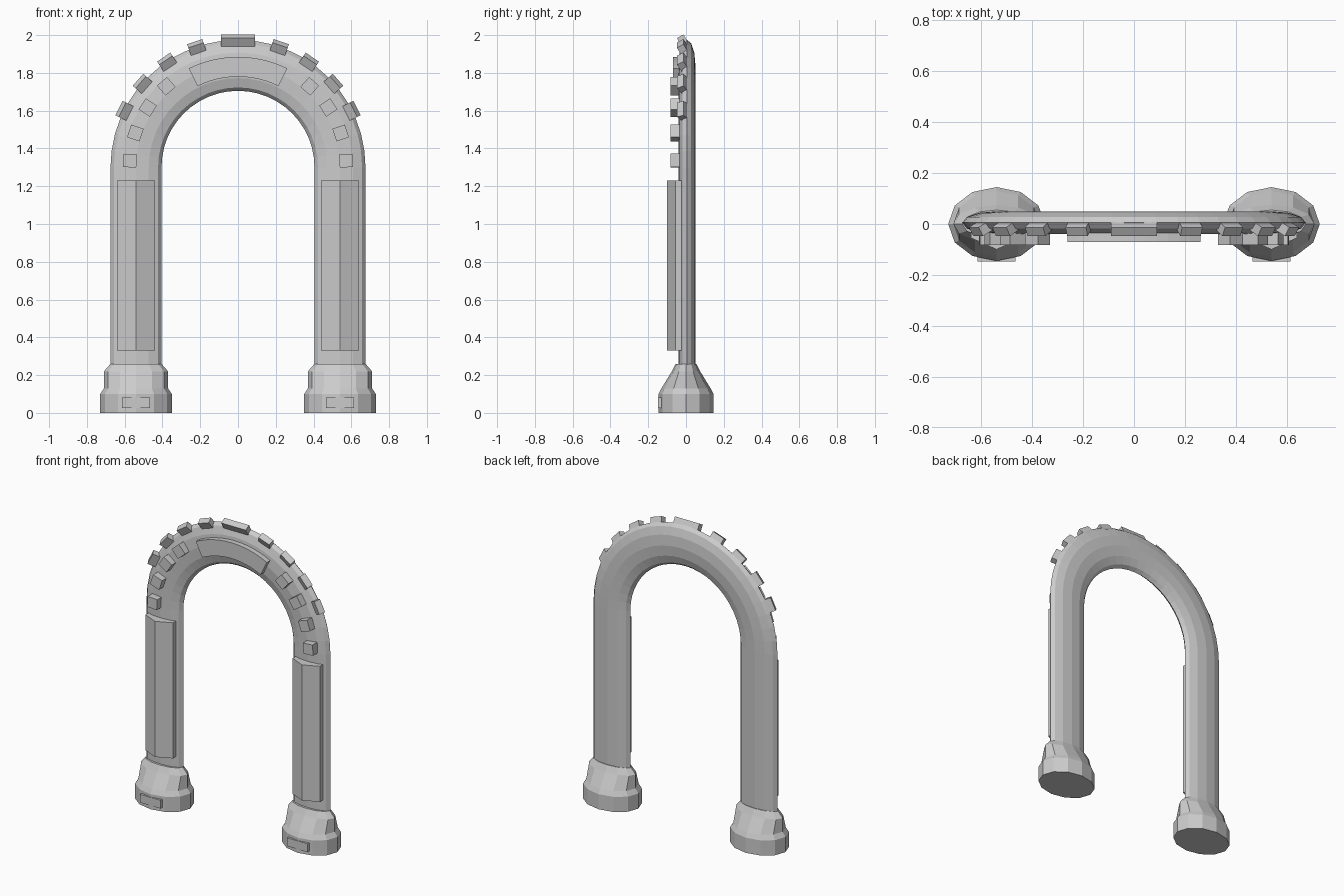
import bpy, bmesh
from math import sin, cos, pi, radians
from mathutils import Matrix, Vector

if "Cube" in bpy.data.objects:
    bpy.data.objects.remove(bpy.data.objects["Cube"])

LEG_X, ARC_Z, TUBE_Y = 0.54, 1.30, 0.005


def make(name, bm):
    bmesh.ops.recalc_face_normals(bm, faces=bm.faces)
    me = bpy.data.meshes.new(name)
    bm.to_mesh(me)
    bm.free()
    ob = bpy.data.objects.new(name, me)
    bpy.context.collection.objects.link(ob)
    return ob


def loft(name, rings):
    """Skin a list of closed rings and cap both ends."""
    bm = bmesh.new()
    vs = [[bm.verts.new(p) for p in r] for r in rings]
    n = len(rings[0])
    for a, b in zip(vs, vs[1:]):
        for i in range(n):
            bm.faces.new((a[i], a[(i + 1) % n], b[(i + 1) % n], b[i]))
    bm.faces.new(vs[0])
    bm.faces.new(vs[-1])
    return make(name, bm)


def box(name, size, matrix):
    bm = bmesh.new()
    bmesh.ops.create_cube(bm, size=1, matrix=matrix @ Matrix.Diagonal((*size, 1)))
    return make(name, bm)


def on_arc(angle, radius, y, tilt=0):
    """Frame on the arch: local z points outward, angle runs from the top."""
    return (Matrix.Translation((0, 0, ARC_Z)) @ Matrix.Rotation(angle, 4, 'Y')
            @ Matrix.Translation((0, y, radius)) @ Matrix.Rotation(tilt, 4, 'X'))


# Flattened tube swept up, over and down
section = [(0.135 * cos(2 * pi * i / 12), 0.045 * sin(2 * pi * i / 12)) for i in range(12)]
rings = [[(-LEG_X - u, TUBE_Y + v, 0.2) for u, v in section]]
for k in range(25):
    m = on_arc(-pi / 2 + pi * k / 24, LEG_X, TUBE_Y)
    rings.append([m @ Vector((0, v, u)) for u, v in section])
rings.append([(LEG_X + u, TUBE_Y + v, 0.2) for u, v in section])
tube = loft("arch_tube", rings)

# Curved plate at the crown
plate = []
for k in range(13):
    m = on_arc(radians(-26.5 + 53 * k / 12), 0, 0)
    plate.append([m @ Vector((0, y, r)) for r, y in
                  ((0.48, 0), (0.48, -0.07), (0.585, -0.07), (0.585, 0))])
loft("crown_plate", plate)

# Raised blocks along the outer rim
box("rim_block_top", (0.18, 0.04, 0.05), on_arc(0, 0.672, -0.018, radians(30)))
for s, side in ((-1, "left"), (1, "right")):
    for i, a in enumerate((19, 34, 48.8, 63.5)):
        box(f"rim_block_{side}_{i}", (0.085, 0.04, 0.05),
            on_arc(s * radians(a), 0.672, -0.018, radians(30)))
    # Square studs on the front of the arch
    for i, a in enumerate((41.5, 56.5, 71.5, 86.5)):
        box(f"front_stud_{side}_{i}", (0.07, 0.06, 0.07),
            on_arc(s * radians(a), 0.573, -0.053))

    # Ridged panel on the leg
    x = s * LEG_X
    prof = [(-0.1, 0), (-0.1, -0.055), (0, -0.1), (0.1, -0.055), (0.1, 0)]
    loft(f"leg_panel_{side}", [[(x + u, v, z) for u, v in prof] for z in (0.33, 1.23)])

    # Stepped oval foot
    foot = [(0.19, 0.145, 0), (0.19, 0.145, 0.10), (0.17, 0.13, 0.13),
            (0.17, 0.075, 0.22), (0.135, 0.055, 0.26)]
    loft(f"foot_{side}", [[(x + a * cos(pi * i / 6), b * sin(pi * i / 6), z)
                           for i in range(12)] for a, b, z in foot])
    # Tag on the foot
    box(f"foot_tag_{side}", (0.15, 0.05, 0.055), Matrix.Translation((x, -0.123, 0.053)))
